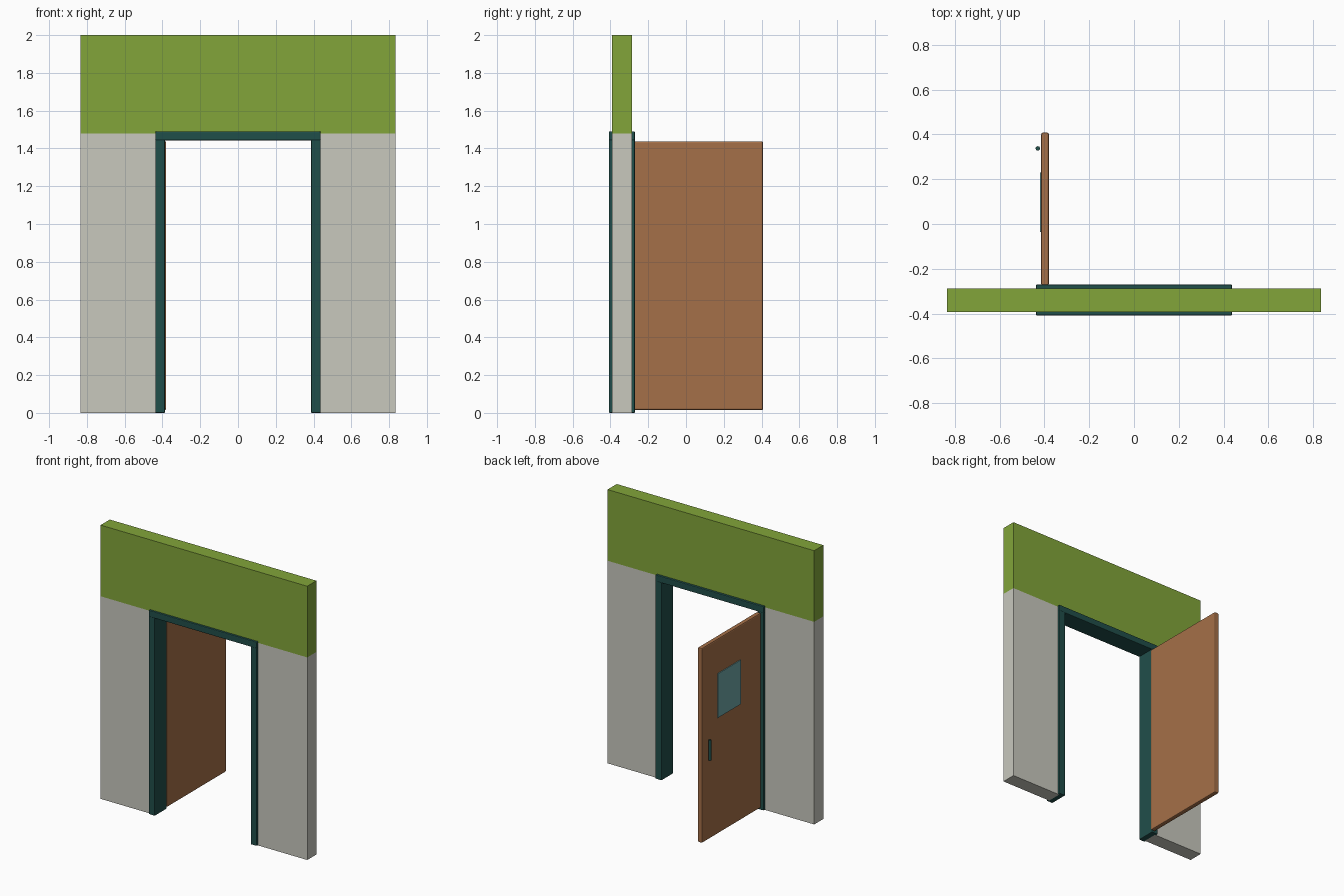
import bpy
import bmesh
from mathutils import Vector

default = bpy.data.objects.get("Cube")
if default:
    bpy.data.objects.remove(default, do_unlink=True)


def material(name, rgb):
    """Make a flat material from display colour, stored as linear values."""
    lin = [((c / 255 + 0.055) / 1.055) ** 2.4 for c in rgb]
    mat = bpy.data.materials.new(name)
    mat.use_nodes = True
    mat.diffuse_color = (*lin, 1)
    bsdf = mat.node_tree.nodes["Principled BSDF"]
    bsdf.inputs["Base Color"].default_value = (*lin, 1)
    bsdf.inputs["Roughness"].default_value = 0.8
    return mat


GREEN = material("green paint", (130, 165, 58))
PLASTER = material("pale grey plaster", (200, 200, 190))
TEAL = material("dark teal metal", (32, 78, 74))
WOOD = material("brown wood", (165, 112, 72))
GLASS = material("blue grey glass", (110, 165, 166))


def finish(name, bm, mat, bevel=0):
    mesh = bpy.data.meshes.new(name)
    bm.to_mesh(mesh)
    bm.free()
    mesh.materials.append(mat)
    obj = bpy.data.objects.new(name, mesh)
    bpy.context.collection.objects.link(obj)
    if bevel:
        mod = obj.modifiers.new("Bevel", "BEVEL")
        mod.width = bevel
        mod.segments = 2
    return obj


def box(name, low, high, mat, bevel=0):
    """Box spanning two opposite corners."""
    low, high = Vector(low), Vector(high)
    bm = bmesh.new()
    bmesh.ops.create_cube(bm, size=1)
    bmesh.ops.scale(bm, vec=high - low, verts=bm.verts)
    bmesh.ops.translate(bm, vec=(low + high) / 2, verts=bm.verts)
    return finish(name, bm, mat, bevel)


# Shared dimensions
wall_x, wall_front, wall_back = 0.835, -0.393, -0.287
paint_z = 1.48
frame_out, frame_in = 0.437, 0.387
frame_front, frame_back = -0.408, -0.27
frame_top, frame_under = 1.49, 1.443

# Wall: two piers with a painted band above
for side, sign in (("left", 1), ("right", -1)):
    a, b = sorted((sign * (frame_out - 0.01), sign * wall_x))
    box(side + "_pier", (a, wall_front, 0), (b, wall_back, paint_z), PLASTER)
    a, b = sorted((sign * frame_in, sign * frame_out))
    box(side + "_jamb", (a, frame_front, 0), (b, frame_back, frame_under + 0.005),
        TEAL, 0.005)
box("wall_band", (-wall_x, wall_front, paint_z), (wall_x, wall_back, 2), GREEN)

# Door frame header
box("frame_header", (-frame_out, frame_front, frame_under),
    (frame_out, frame_back, frame_top), TEAL, 0.005)

# Door leaf, standing wide open
box("door_leaf", (-0.414, -0.275, 0.015), (-0.38, 0.408, 1.438), WOOD, 0.008)

# Window pane on the outer face of the door
box("door_window", (-0.42, -0.035, 0.865), (-0.412, 0.23, 1.187), GLASS)

# Upright handle bar
bm = bmesh.new()
bmesh.ops.create_cone(bm, cap_ends=True, segments=24, radius1=0.01,
                      radius2=0.01, depth=0.147)
bmesh.ops.translate(bm, vec=(-0.429, 0.337, 0.673), verts=bm.verts)
handle = finish("door_handle", bm, TEAL)
bpy.context.view_layer.objects.active = handle
handle.select_set(True)
bpy.ops.object.shade_smooth_by_angle()
